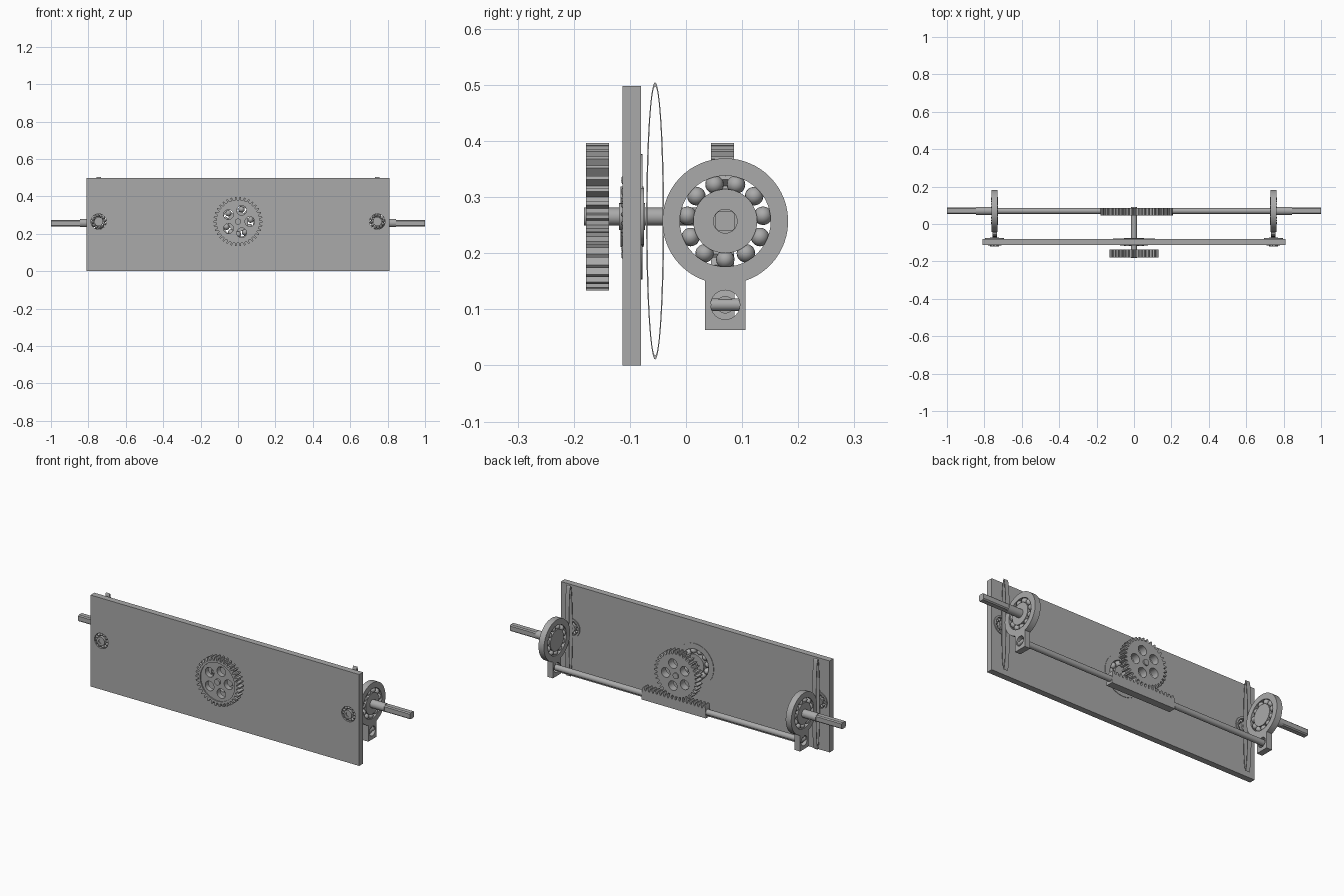
import bpy
import math
from mathutils import Matrix, Vector

cube = bpy.data.objects.get("Cube")
if cube:
    bpy.data.objects.remove(cube)

GREY = (0.4, 0.4, 0.4, 1)
metal = bpy.data.materials.new("plain grey")
metal.use_nodes = True
metal.diffuse_color = GREY
metal.node_tree.nodes["Principled BSDF"].inputs["Base Color"].default_value = GREY

# Profile planes: "Y" draws in x-z and extrudes along y, "X" draws in y-z
AXES = {
    "Y": Matrix(((1, 0, 0), (0, 0, -1), (0, 1, 0))).to_4x4(),
    "X": Matrix(((0, 0, 1), (1, 0, 0), (0, 1, 0))).to_4x4(),
}


def finish(ob):
    ob.data.materials.clear()
    ob.data.materials.append(metal)
    bpy.ops.object.select_all(action="DESELECT")
    ob.select_set(True)
    bpy.context.view_layer.objects.active = ob
    bpy.ops.object.mode_set(mode="EDIT")
    bpy.ops.mesh.select_all(action="SELECT")
    bpy.ops.mesh.remove_doubles(threshold=0.00005)
    bpy.ops.mesh.normals_make_consistent(inside=False)
    bpy.ops.object.mode_set(mode="OBJECT")
    bpy.ops.object.shade_smooth_by_angle(angle=math.radians(30))


def slab(name, loops, thick, centre, axis):
    """Extrude an outline with optional holes (first loop is the outline)."""
    curve = bpy.data.curves.new(name, "CURVE")
    curve.dimensions = "2D"
    curve.fill_mode = "BOTH"
    curve.extrude = thick / 2
    for loop in loops:
        spline = curve.splines.new("POLY")
        spline.points.add(len(loop) - 1)
        for point, (u, v) in zip(spline.points, loop):
            point.co = (u, v, 0, 1)
        spline.use_cyclic_u = True
    temp = bpy.data.objects.new(name + "_curve", curve)
    bpy.context.collection.objects.link(temp)
    deps = bpy.context.evaluated_depsgraph_get()
    mesh = bpy.data.meshes.new_from_object(temp.evaluated_get(deps))
    bpy.data.objects.remove(temp)
    mesh.transform(Matrix.Translation(Vector(centre)) @ AXES[axis])
    ob = bpy.data.objects.new(name, mesh)
    bpy.context.collection.objects.link(ob)
    finish(ob)
    return ob


def oval(ru, rv, cu=0, cv=0, n=48):
    return [(cu + ru * math.cos(math.tau * i / n), cv + rv * math.sin(math.tau * i / n))
            for i in range(n)]


def circle(r, cu=0, cv=0, n=48):
    return oval(r, r, cu, cv, n)


def rect(u0, u1, v0, v1):
    return [(u0, v0), (u1, v0), (u1, v1), (u0, v1)]


def gear_outline(teeth, root, tip):
    step = math.tau / teeth
    pts = []
    for i in range(teeth):
        for f, r in ((-0.32, root), (-0.14, tip), (0.14, tip), (0.32, root)):
            a = (i + f) * step
            pts.append((r * math.cos(a), r * math.sin(a)))
    return pts


def balls(name, count, ring, r, r_axial, centre, axis):
    for i in range(count):
        a = math.tau * (i + 0.25) / count
        spot = AXES[axis] @ Vector((ring * math.cos(a), ring * math.sin(a), 0))
        bpy.ops.mesh.primitive_uv_sphere_add(segments=16, ring_count=10, radius=1,
                                             location=spot + Vector(centre))
        ob = bpy.context.object
        ob.name = f"{name}_{i + 1}"
        ob.scale = (r_axial, r, r) if axis == "X" else (r, r_axial, r)
        finish(ob)


SIDE = 0.745      # distance of the side assemblies from the middle
GEAR_Z = 0.265    # height of the gear shaft
AXLE_Y, AXLE_Z = 0.07, 0.257
ROD_Z = 0.108

# Base plate with bearing holes
slab("base_plate", [rect(-0.81, 0.81, 0, 0.498), circle(0.082, 0, GEAR_Z),
                    circle(0.041, -SIDE, GEAR_Z), circle(0.041, SIDE, GEAR_Z)],
     0.033, (0, -0.0965, 0), "Y")

# Bearing in the middle of the plate
mid = (0, -0.0965, GEAR_Z)
slab("middle_bearing_inner", [circle(0.054)], 0.041, mid, "Y")
slab("middle_bearing_flange", [circle(0.112), circle(0.082)], 0.003,
     (0, -0.079, GEAR_Z), "Y")
balls("middle_bearing_ball", 11, 0.068, 0.0165, 0.019, mid, "Y")

# Gears and their shaft
gear = gear_outline(34, 0.115, 0.132)
holes = [circle(0.026, 0.063 * math.cos(math.tau * i / 5), 0.063 * math.sin(math.tau * i / 5), 24)
         for i in range(5)]
slab("front_gear_rim", [gear, circle(0.104)], 0.041, (0, -0.1575, GEAR_Z), "Y")
slab("front_gear_web", [circle(0.1045)] + holes, 0.029, (0, -0.1575, GEAR_Z), "Y")
slab("back_gear", [gear] + holes, 0.041, (0, 0.065, GEAR_Z), "Y")
slab("gear_shaft", [circle(0.016, n=32)], 0.274, (0, -0.045, GEAR_Z), "Y")

# Toothed rack under the back gear
pitch, count, start = 0.0228, 17, -0.18
rack = [(start, 0.08)]
for i in range(count):
    for f, z in ((0.1, 0.131), (0.35, 0.149), (0.65, 0.149), (0.9, 0.131)):
        rack.append((start + (i + f) * pitch, z))
rack.append((start + count * pitch, 0.08))
slab("rack", [rack], 0.04, (0, 0.066, 0), "Y")
slab("rack_rod", [circle(0.0155, n=32)], 1.5, (0, AXLE_Y, ROD_Z), "X")

# Round housing with a square lug below
half, radius = 0.036, 0.112
low = -math.acos(half / radius)
sweep = math.pi - 2 * low
housing = [(radius * math.cos(low + sweep * i / 56), radius * math.sin(low + sweep * i / 56))
           for i in range(57)]
housing += [(-half, -0.194), (half, -0.194)]

for side, sign in (("left", 1), ("right", -1)):
    x = sign * SIDE
    hub = (x, AXLE_Y, AXLE_Z)
    slab(side + "_housing", [housing, circle(0.081), circle(0.026, 0, ROD_Z - AXLE_Z, 32)],
         0.033, hub, "X")
    slab(side + "_inner_ring", [circle(0.057)], 0.033, hub, "X")
    balls(side + "_ball", 11, 0.068, 0.0165, 0.019, hub, "X")

    # Stub axle: round near the hub, flattened toward the end
    slab(side + "_axle_collar", [circle(0.022, n=32)], 0.1,
         (sign * 0.795, AXLE_Y, AXLE_Z), "X")
    flat, cut = 0.0175, 0.012
    corners = [(flat, -cut), (flat, cut), (cut, flat), (-cut, flat),
               (-flat, cut), (-flat, -cut), (-cut, -flat), (cut, -flat)]
    slab(side + "_axle", [corners], 0.165, (sign * 0.9175, AXLE_Y, AXLE_Z), "X")

    # Cross pin holding the rod in the lug
    slab(side + "_rod_pin", [circle(0.011, n=24)], 0.051, (x, AXLE_Y, ROD_Z), "Y")

    # Thin oval leaf spring
    slab(side + "_spring", [oval(0.016, 0.247, n=64), oval(0.0135, 0.24, n=64)],
         0.024, (x, -0.055, 0.2575), "X")

    # Small bearing in the plate
    spot = (x, -0.0965, GEAR_Z)
    slab(side + "_plate_bearing_inner", [circle(0.024, n=32), circle(0.012, n=24)],
         0.046, spot, "Y")
    slab(side + "_plate_bearing_core", [circle(0.0125, n=24)], 0.036, spot, "Y")
    slab(side + "_plate_bearing_flange", [circle(0.051), circle(0.041)], 0.006,
         (x, -0.078, GEAR_Z), "Y")
    balls(side + "_plate_ball", 12, 0.0325, 0.0085, 0.019, spot, "Y")
